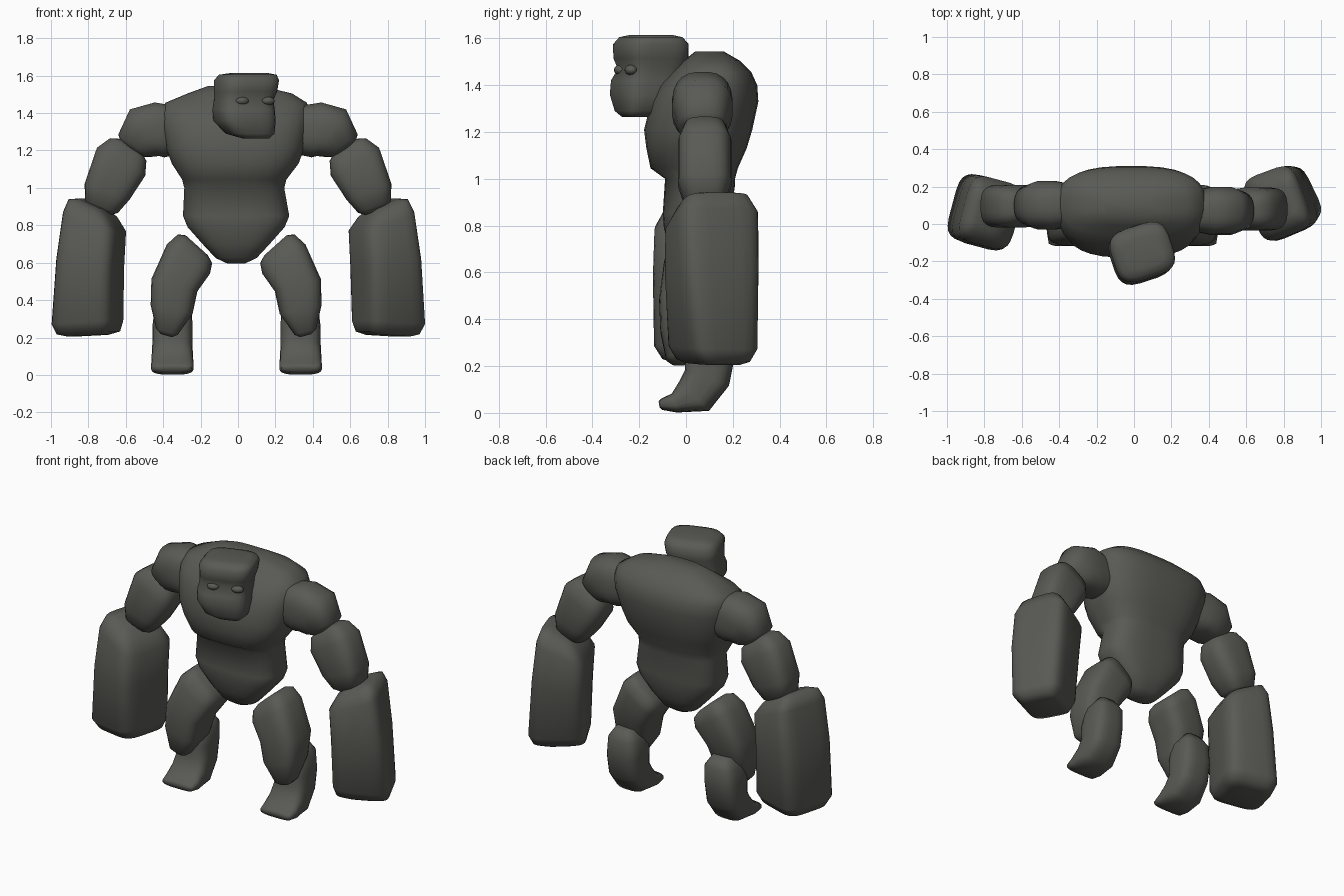
import bpy, bmesh, math
from mathutils import Matrix, Vector

stone = bpy.data.materials.new("dark stone grey")
stone.diffuse_color = (0.1, 0.1, 0.09, 1)


def finish(bm, name, angle):
    bmesh.ops.recalc_face_normals(bm, faces=bm.faces)
    me = bpy.data.meshes.new(name)
    bm.to_mesh(me)
    bm.free()
    me.materials.append(stone)
    ob = bpy.data.objects.new(name, me)
    bpy.context.collection.objects.link(ob)
    bpy.ops.object.select_all(action='DESELECT')
    ob.select_set(True)
    bpy.context.view_layer.objects.active = ob
    bpy.ops.object.shade_smooth_by_angle(angle=math.radians(angle))
    return ob


def loft(name, rings, power=3.0, rot=0, side=1, move=(0, 0, 0), twist=0, angle=75, n=24):
    """Ring = x, y, z, half width, half depth, tilt about y, pitch about x.
    rot turns every ring about z, twist adds more towards the last ring."""
    bm = bmesh.new()
    loops = []
    for k, r in enumerate(rings):
        x, y, z, a, b = r[:5]
        tilt = r[5] if len(r) > 5 else 0
        pitch = r[6] if len(r) > 6 else 0
        turn = rot + twist * k / (len(rings) - 1)
        m = (Matrix.Rotation(math.radians(turn * side), 3, 'Z')
             @ Matrix.Rotation(math.radians(pitch), 3, 'X')
             @ Matrix.Rotation(math.radians(tilt * side), 3, 'Y'))
        loop = []
        for i in range(n):
            t = 2 * math.pi * (i + 0.5) / n
            c, s = math.cos(t), math.sin(t)
            p = Vector((a * math.copysign(abs(c) ** (2 / power), c),
                        b * math.copysign(abs(s) ** (2 / power), s), 0))
            loop.append(bm.verts.new(m @ p + Vector((x * side, y, z)) + Vector(move)))
        loops.append(loop)
    for lo, hi in zip(loops, loops[1:]):
        for i in range(n):
            j = (i + 1) % n
            bm.faces.new((lo[i], lo[j], hi[j], hi[i]))
    bm.faces.new(loops[0])
    bm.faces.new(loops[-1])
    return finish(bm, name, angle)


# Broad chest tapering to waist and pelvis
loft("torso", [
    (-.01, .05, .597, .05, .04), (-.01, .05, .625, .11, .08), (-.01, .05, .70, .18, .12),
    (-.01, .05, .79, .26, .145), (-.01, .05, .85, .285, .15),
    (-.02, .06, 1.00, .268, .15), (-.02, .035, 1.045, .28, .187),
    (-.015, .045, 1.13, .34, .215), (-.015, .052, 1.21, .37, .232),
    (-.015, .08, 1.33, .395, .23), (-.015, .095, 1.40, .40, .21),
    (-.01, .11, 1.455, .38, .17),
    (.01, .11, 1.505, .28, .12), (-.02, .10, 1.545, .14, .06)], 2.8, n=32)

# Head with heavy brow, turned a little to one side
TURN = 18
loft("head", [
    (.095, -.22, 1.265, .07, .045), (.065, -.20, 1.29, .125, .09),
    (.035, -.17, 1.36, .155, .14), (.03, -.165, 1.42, .155, .14),
    (.03, -.15, 1.47, .15, .125), (.04, -.15, 1.515, .157, .145),
    (.045, -.15, 1.575, .163, .145), (.053, -.15, 1.605, .145, .12),
    (.06, -.15, 1.615, .09, .08)], 3.6, TURN)

# Eyes tucked below the brow
for k, label in ((-1, "left_eye"), (1, "right_eye")):
    bm = bmesh.new()
    bmesh.ops.create_uvsphere(bm, u_segments=16, v_segments=10, radius=1)
    rz = Matrix.Rotation(math.radians(TURN), 4, 'Z')
    pos = Vector((.03, -.15, 1.465)) + rz @ Vector((k * .073 + .026, -.122, 0))
    bm.transform(Matrix.Translation(pos) @ rz @ Matrix.Diagonal((.036, .026, .022, 1)))
    finish(bm, label, 60)

# Limbs, mirrored with slight pose differences
for side, label, arm_dy, fist_dy, leg_dx, twist in (
        (1, "right", 0, 0, 0, 16), (-1, "left", .03, -.05, -.02, 0)):
    loft(label + "_shoulder", [
        (.32, .07, 1.31, .13, .11, 95), (.42, .07, 1.31, .15, .13, 100),
        (.50, .07, 1.295, .148, .13, 122), (.555, .07, 1.225, .105, .105, 145),
        (.573, .07, 1.20, .06, .06, 145)],
        2.6, 0, side, (0, arm_dy, 0))
    loft(label + "_forearm", [
        (.57, .08, 1.23, .06, .05, 148), (.587, .08, 1.205, .115, .09, 148),
        (.625, .08, 1.14, .15, .115, 150), (.70, .08, .98, .128, .115, 160),
        (.73, .08, .90, .095, .09, 160), (.735, .08, .875, .06, .06, 160)],
        3.2, 0, side, (0, arm_dy * .5, 0))
    narrow = .025 if twist else 0
    loft(label + "_fist", [
        (.773, .11, .915, .07, .09, 156), (.775, .11, .89, .125, .145, 156),
        (.767, .11, .82, .157, .182, 160), (.79, .11, .60, .162, .187 - narrow / 3, 172),
        (.805, .115, .28, .172, .185 - narrow, 183),
        (.80, .115, .225, .155, .15 - narrow, 183),
        (.80, .115, .21, .10, .10, 183)], 4.5, 15, side, (0, fist_dy, 0), twist)
    loft(label + "_thigh", [
        (.20, .05, .693, .08, .08, 138), (.21, .05, .675, .12, .115, 140),
        (.245, .04, .62, .14, .135, 146), (.32, .02, .48, .128, .135, 165),
        (.335, .0, .35, .115, .11, 168), (.36, -.025, .23, .06, .06, 165),
        (.362, -.03, .21, .03, .03, 165)], 3.4, 0, side, (leg_dx, 0, 0))
    # Shin curling forward into a blunt foot
    loft(label + "_shin_and_foot", [
        (.33, .12, .42, .06, .05), (.33, .11, .36, .10, .10),
        (.335, .10, .25, .108, .11, 0, -5), (.335, .09, .15, .108, .10, 0, -20),
        (.335, .035, .072, .112, .09, 0, -45), (.335, -.05, .042, .114, .042, 0, -75),
        (.335, -.105, .036, .105, .024, 0, -80), (.335, -.115, .036, .08, .012, 0, -80)],
        3.2, 0, side, (leg_dx * .8, 0, 0))
